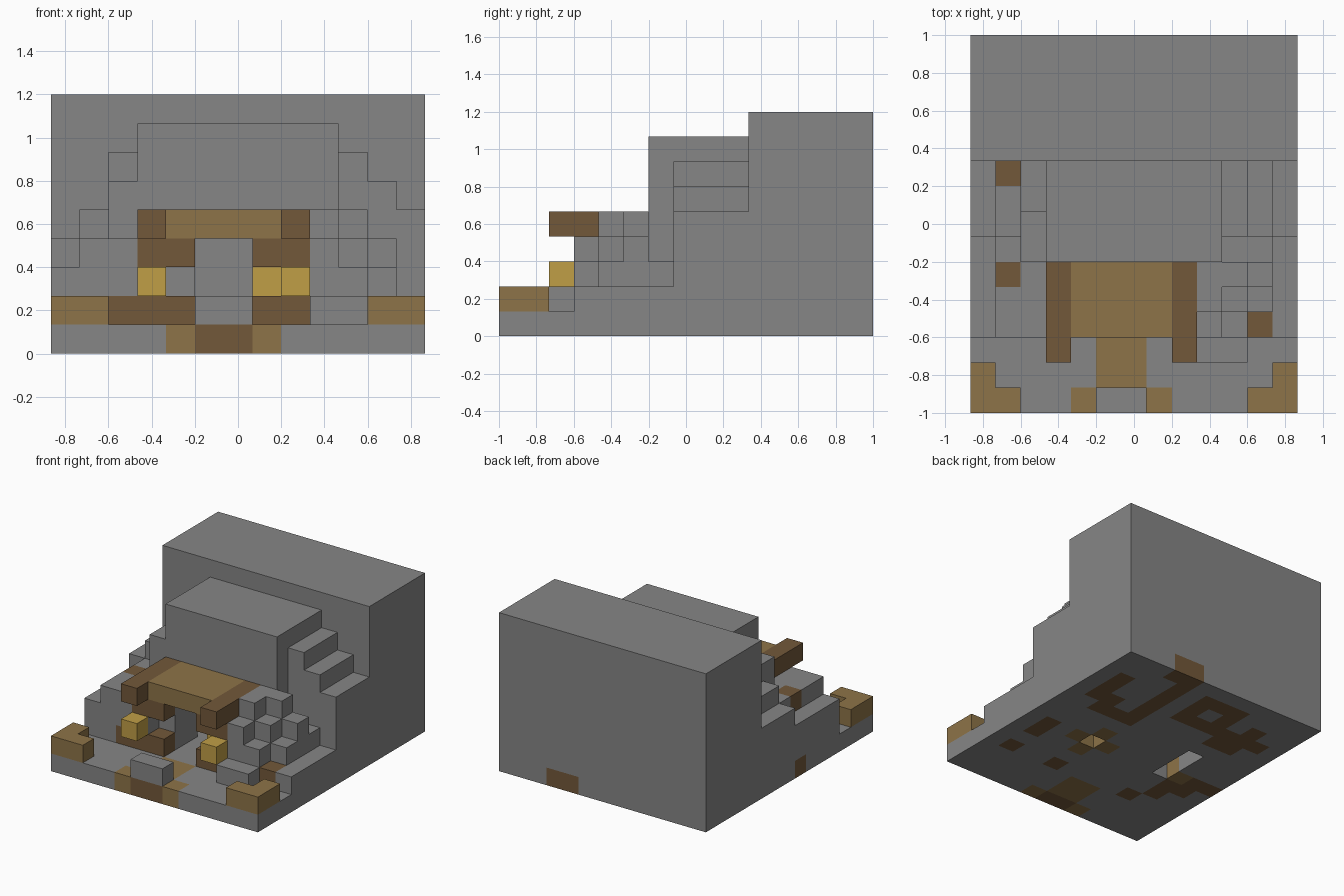
import bpy
import bmesh
from mathutils import Vector

cube = bpy.data.objects.get("Cube")
if cube:
    bpy.data.objects.remove(cube, do_unlink=True)

UNIT = 2 / 15
ORIGIN = Vector((-6.5, -7.5, 0))


def make_material(name, colour):
    mat = bpy.data.materials.new(name)
    mat.use_nodes = True
    mat.diffuse_color = (*colour, 1)
    mat.node_tree.nodes["Principled BSDF"].inputs["Base Color"].default_value = (*colour, 1)
    return mat


stone = make_material("stone grey", (0.24, 0.24, 0.24))
dark = make_material("dark brown", (0.171, 0.098, 0.042))
light = make_material("light brown", (0.27, 0.174, 0.065))
yellow = make_material("lamp yellow", (0.527, 0.342, 0.061))

cells = {}       # block position -> part name
materials = {}   # part name -> material


def cells_of(x, y, z):
    """Block positions in half-open ranges; a single number is one block."""
    spans = [range(*s) if isinstance(s, tuple) else (s,) for s in (x, y, z)]
    return [(i, j, k) for i in spans[0] for j in spans[1] for k in spans[2]]


def fill(part, mat, x, y, z):
    materials[part] = mat
    for c in cells_of(x, y, z):
        cells[c] = part


def carve(x, y, z):
    for c in cells_of(x, y, z):
        cells.pop(c, None)


def heap(part, x, y, top):
    fill(part, stone, x, y, (1, top))


# Ground slab and the hill behind
fill("ground", stone, (0, 13), (0, 15), 0)
heap("rear_cliff", (0, 13), (10, 15), 9)
heap("hill_top", (3, 10), (6, 10), 8)
heap("hill_base", (3, 10), (3, 6), 4)

# Rock steps on the right of the hill (-x)
heap("right_steps", 0, (7, 10), 4)
heap("right_steps", 0, (3, 7), 3)
heap("right_steps", 1, (7, 10), 5)
heap("right_steps", 1, (3, 7), 4)
heap("right_steps", 2, (3, 6), 4)
heap("right_steps", 2, (6, 8), 6)
heap("right_steps", 2, (8, 10), 7)

# Rock steps on the left of the hill (+x)
for x, top in ((10, 7), (11, 6), (12, 5)):
    heap("left_steps", x, (7, 10), top)
heap("left_steps", (11, 13), (3, 7), 2)
heap("left_steps", (10, 12), 6, 3)

# Loose boulders climbing beside the entrance
for x, start, tops in ((9, 3, (4, 5, 5)), (10, 3, (3, 4, 5)), (11, 4, (3, 4))):
    for n, top in enumerate(tops):
        heap("boulders", x, start + n, top)
fill("boulders", stone, (9, 11), 2, 1)

# Tunnel, chamber and the recesses beside the doorway
carve((5, 7), (3, 9), (1, 4))
carve((3, 9), (6, 9), (1, 4))
carve(4, 3, 2)
carve(7, (3, 5), 2)

# Timber entrance: roof, side beams, brackets and sills
fill("roof_boards", light, (4, 8), (3, 6), 4)
for x in (3, 8):
    fill("side_beams", dark, x, (2, 6), 4)
for span in ((3, 5), (7, 9)):
    fill("beam_brackets", dark, span, 3, 3)
    fill("sills", dark, span, 3, 1)
fill("sills", dark, 2, 3, 1)

# Lamps
for x in (3, 8):
    fill("lamps", yellow, x, 2, 2)
fill("lamps", yellow, 7, 4, 2)

# Front step and corner borders
fill("front_step", stone, (5, 7), 0, 1)
for edge, inner in ((0, 1), (12, 11)):
    fill("corner_borders", light, edge, (0, 2), 1)
    fill("corner_borders", light, inner, 0, 1)

# Path to the doorway
fill("path", light, (4, 8), 0, 0)
fill("path", light, (5, 7), (1, 3), 0)
fill("path_edge", dark, (5, 7), 0, 0)

# Earth patches in the ground and on the steps
for x, y, z in ((1, 5, 3), (1, 9, 4), (11, 3, 1)):
    fill("earth_tops", dark, x, y, z)
for x, y in (((8, 10), 14), (8, (9, 14)), (9, 9), (11, (10, 13)), (10, (9, 11)),
             (11, (5, 7)), (11, 3), (8, 3), (3, 3), (2, (4, 6)), (1, (5, 7)), (0, 6),
             ((4, 7), (11, 14)), ((2, 4), (10, 12)), (1, 11), (2, 12)):
    fill("earth_patches", dark, x, y, 0)
fill("ground", stone, 5, 12, 0)
fill("clay_patch", light, (7, 10), 6, 0)
fill("clay_patch", light, 8, (5, 8), 0)
fill("clay_patch", light, 2, 6, 0)

# Shafts through the floor
carve(8, 6, 0)
carve(3, (6, 9), 0)


def build(part, mat):
    """Join the exposed block sides of one part into a mesh."""
    bm = bmesh.new()
    for cell in [c for c, p in cells.items() if p == part]:
        centre = Vector(cell) + Vector((0.5, 0.5, 0.5)) + ORIGIN
        for axis in range(3):
            for sign in (-1, 1):
                normal = Vector()
                normal[axis] = sign
                if tuple(int(a + b) for a, b in zip(cell, normal)) in cells:
                    continue
                u, v = Vector(), Vector()
                u[(axis + 1) % 3] = 0.5
                v[(axis + 2) % 3] = 0.5 * sign
                mid = centre + normal / 2
                bm.faces.new([bm.verts.new((mid + p) * UNIT)
                              for p in (-u - v, u - v, u + v, v - u)])
    bmesh.ops.remove_doubles(bm, verts=bm.verts, dist=0.001)
    bmesh.ops.dissolve_limit(bm, angle_limit=0.01, verts=bm.verts, edges=bm.edges)
    mesh = bpy.data.meshes.new(part)
    bm.to_mesh(mesh)
    bm.free()
    mesh.materials.append(mat)
    bpy.context.scene.collection.objects.link(bpy.data.objects.new(part, mesh))


for part, mat in materials.items():
    build(part, mat)
